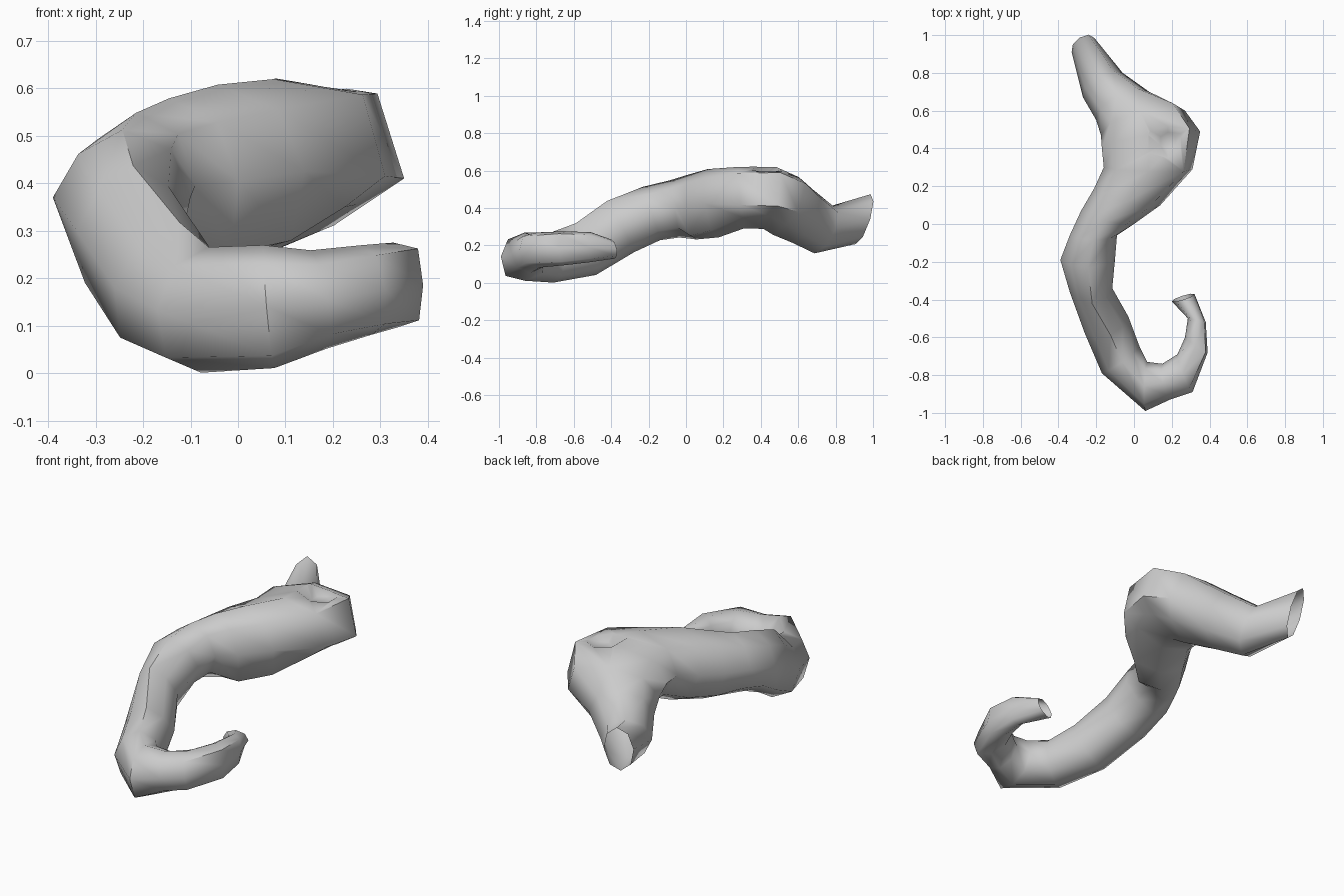
import bpy, bmesh, math
from mathutils import Vector

if "Cube" in bpy.data.objects:
    bpy.data.objects.remove(bpy.data.objects["Cube"])

grey = bpy.data.materials.new("plain grey")
grey.diffuse_color = (0.6, 0.6, 0.6, 1)
grey.use_nodes = True
grey.node_tree.nodes["Principled BSDF"].inputs["Base Color"].default_value = grey.diffuse_color

# Cross-sections: outer side x, y, inner side x, y, middle height, half height
SECTIONS = [
    (-.33, .91, -.21, .985, .34, .12),
    (-.27, .67, -.06, .80, .285, .13),
    (-.20, .55, .08, .70, .355, .155),
    (-.175, .47, .27, .60, .41, .17),
    (-.17, .40, .35, .49, .455, .17),
    (-.16, .30, .31, .29, .455, .165),
    (-.21, .19, .14, .10, .425, .185),
    (-.28, .07, .00, .00, .405, .175),
    (-.34, -.06, -.09, -.06, .395, .155),
    (-.39, -.19, -.10, -.18, .37, .15),
    (-.34, -.36, -.115, -.34, .30, .155),
    (-.26, -.58, -.03, -.49, .18, .15),
    (-.17, -.79, .03, -.65, .133, .133),
    (.06, -.99, .07, -.73, .14, .13),
    (.19, -.93, .15, -.74, .155, .105),
    (.31, -.89, .23, -.69, .175, .095),
    (.39, -.68, .27, -.60, .185, .09),
    (.38, -.52, .285, -.50, .19, .08),
    (.32, -.37, .20, -.41, .18, .05),
]
SIDES = 8
LEAN = {0: .6, 1: .4, 18: .3}                # slant of a section along the tube
DROP = {3: -.03, 4: -.045, 5: -.04}          # lowered inner edge at the bend
# Fullness of the diagonals: upper inner, upper outer, lower outer, lower inner
FULL = {
    3: (.78, .71, .71, .64), 4: (.80, .71, .71, .60), 5: (.80, .71, .71, .64),
    6: (.71, .71, .71, .80), 7: (.71, .66, .71, .88), 8: (.71, .64, .68, .66),
    9: (.71, .64, .68, .66), 10: (.68, .62, .80, .71), 11: (.62, .66, .76, .71),
    12: (.62, .70, .76, .71), 13: (.71, .71, .80, .71), 15: (.71, .78, .76, .71),
    16: (.71, .86, .82, .71), 17: (.71, .82, .78, .71),
}


def finish(bm, name):
    bmesh.ops.recalc_face_normals(bm, faces=bm.faces)
    mesh = bpy.data.meshes.new(name)
    bm.to_mesh(mesh)
    bm.free()
    mesh.materials.append(grey)
    ob = bpy.data.objects.new(name, mesh)
    bpy.context.collection.objects.link(ob)
    return ob


# Curved tube lofted through the sections
centres = [Vector(((a + c) / 2, (b + d) / 2, z)) for a, b, c, d, z, h in SECTIONS]
bm = bmesh.new()
rings = []
for i, (a, b, c, d, z, h) in enumerate(SECTIONS):
    side = Vector((c - a, d - b, 0)) / 2
    along = centres[min(i + 1, len(centres) - 1)] - centres[max(i - 1, 0)]
    up = side.cross(along).normalized()
    if up.z < 0:
        up.negate()
    up -= along.normalized() * LEAN.get(i, 0)
    ring = []
    for k in range(SIDES):
        t = 2 * math.pi * k / SIDES
        f = FULL[i][k // 2] / .7071 if k % 2 and i in FULL else 1
        p = centres[i] + (side * math.cos(t) + up * h * math.sin(t)) * f
        if k == 0:
            p.z += DROP.get(i, 0)
        ring.append(bm.verts.new(p))
    rings.append(ring)
for r, s in zip(rings, rings[1:]):
    for k in range(SIDES):
        n = (k + 1) % SIDES
        bm.faces.new((r[k], r[n], s[n], s[k]))
bm.faces.new(rings[0])
bm.faces.new(rings[-1])
tube = finish(bm, "curved_tube")

# Shallow six-sided socket on top of the bend
bm = bmesh.new()
bmesh.ops.create_cone(bm, cap_ends=True, segments=6, radius1=.045, radius2=.145, depth=.06)
bmesh.ops.translate(bm, verts=bm.verts, vec=(.18, .44, .605))
cutter = finish(bm, "socket_cutter")
cutter.hide_render = True
cutter.hide_viewport = True
cut = tube.modifiers.new("socket", 'BOOLEAN')
cut.operation = 'DIFFERENCE'
cut.solver = 'EXACT'
cut.object = cutter

bpy.ops.object.select_all(action='DESELECT')
tube.select_set(True)
bpy.context.view_layer.objects.active = tube
bpy.ops.object.modifier_apply(modifier="socket")

# Open both ends of the tube
bm = bmesh.new()
bm.from_mesh(tube.data)
ends = (centres[0], centres[-1])
caps = [f for f in bm.faces
        if any((f.calc_center_median() - e).length < .03 for e in ends)]
bmesh.ops.delete(bm, geom=caps, context='FACES')
bm.to_mesh(tube.data)
bm.free()
bpy.ops.object.shade_smooth_by_angle(angle=math.radians(60))
